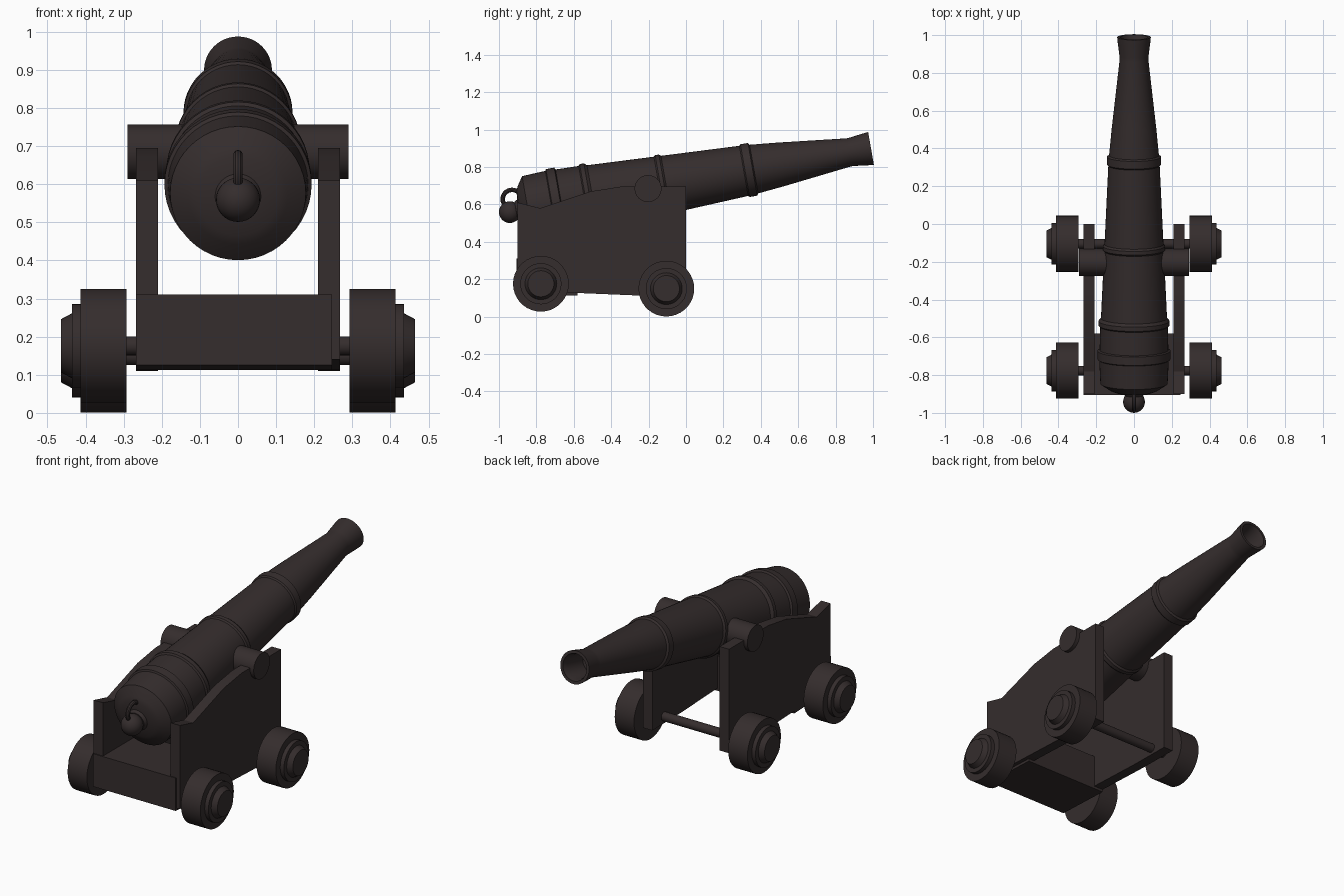
import bpy, bmesh, math
from mathutils import Matrix, Vector

if "Cube" in bpy.data.objects:
    bpy.data.objects.remove(bpy.data.objects["Cube"])

iron = bpy.data.materials.new("dark brown iron")
iron.diffuse_color = (0.035, 0.026, 0.026, 1)
iron.use_nodes = True
iron.node_tree.nodes["Principled BSDF"].inputs["Base Color"].default_value = iron.diffuse_color


def finish(name, bm, matrix=Matrix()):
    bmesh.ops.remove_doubles(bm, verts=bm.verts, dist=1e-5)
    bmesh.ops.recalc_face_normals(bm, faces=bm.faces)
    me = bpy.data.meshes.new(name)
    bm.to_mesh(me)
    bm.free()
    me.transform(matrix)
    me.materials.append(iron)
    ob = bpy.data.objects.new(name, me)
    bpy.context.collection.objects.link(ob)
    bpy.ops.object.select_all(action='DESELECT')
    ob.select_set(True)
    bpy.context.view_layer.objects.active = ob
    bpy.ops.object.shade_smooth_by_angle(angle=math.radians(28))
    return ob


def lathe(name, profile, matrix, steps=40):
    """Spin (radius, height) points around local z."""
    bm = bmesh.new()
    vs = [bm.verts.new((r, 0, h)) for r, h in profile]
    es = [bm.edges.new(p) for p in zip(vs, vs[1:])]
    bmesh.ops.spin(bm, geom=vs + es, cent=(0, 0, 0), axis=(0, 0, 1),
                   angle=math.tau, steps=steps, use_merge=True)
    return finish(name, bm, matrix)


def slab(name, outline, x0, x1):
    """Extrude a (y, z) outline from x0 to x1."""
    bm = bmesh.new()
    face = bm.faces.new([bm.verts.new((x0, y, z)) for y, z in outline])
    ext = bmesh.ops.extrude_face_region(bm, geom=[face])["geom"]
    bmesh.ops.translate(bm, vec=(x1 - x0, 0, 0),
                        verts=[v for v in ext if isinstance(v, bmesh.types.BMVert)])
    return finish(name, bm)


def along_x(x, y, z, side=1):
    return Matrix.Translation((x, y, z)) @ Matrix.Rotation(side * math.pi / 2, 4, 'Y')


# Barrel: tilted lathe with raised bands, hollow muzzle
tilt = math.radians(10)
origin = Vector((0, -0.942, 0.559))
axis = Matrix.Translation(origin) @ Matrix.Rotation(tilt - math.pi / 2, 4, 'X')
lathe("barrel", [
    (0, 0.03), (0.05, 0.035), (0.06, 0.05), (0.105, 0.055), (0.13, 0.066), (0.178, 0.098),
    (0.184, 0.225), (0.193, 0.23), (0.193, 0.275), (0.182, 0.28),
    (0.179, 0.405), (0.188, 0.412), (0.188, 0.435), (0.175, 0.45),
    (0.158, 0.81), (0.165, 0.818), (0.165, 0.838), (0.156, 0.848),
    (0.136, 1.27), (0.143, 1.277), (0.143, 1.318), (0.132, 1.325),
    (0.118, 1.47), (0.076, 1.84), (0.077, 1.86), (0.086, 1.93), (0.089, 1.961),
    (0.073, 1.961), (0.064, 1.93), (0.06, 1.80), (0, 1.80)], axis, 48)

# Trunnions on which the barrel pivots
lathe("trunnions", [(0, -0.29), (0.072, -0.29), (0.072, 0.29), (0, 0.29)],
      along_x(0, -0.203, 0.685))

# Rear knob and its lifting ring
bm = bmesh.new()
bmesh.ops.create_uvsphere(bm, u_segments=24, v_segments=16, radius=0.058)
finish("rear_knob", bm, Matrix.Translation(origin))
ring = [(0.05 + 0.012 * math.cos(a * math.tau / 10), 0.012 * math.sin(a * math.tau / 10))
        for a in range(11)]
lathe("rear_ring", ring, along_x(0, -0.93, 0.628), 28)

# Carriage side panels
cheek = [(-0.9, 0.61), (-0.78, 0.58), (-0.51, 0.67), (-0.35, 0.695), (0, 0.695),
         (0, 0.11), (-0.25, 0.113), (-0.9, 0.14)]
for side, label in ((1, "right"), (-1, "left")):
    slab(label + "_cheek", cheek, side * 0.21, side * 0.268)

# Rear cross block between the panels
slab("rear_block", [(-0.905, 0.31), (-0.58, 0.31), (-0.58, 0.112), (-0.905, 0.125)], -0.268, 0.246)

# Axles and stepped wheels
wheel = [(0, 0.293), (0.149, 0.293), (0.149, 0.413), (0.11, 0.413), (0.11, 0.436),
         (0.085, 0.436), (0.07, 0.464), (0, 0.464)]
for place, y, z in (("front", -0.105, 0.15), ("rear", -0.776, 0.176)):
    lathe(place + "_axle", [(0, -0.3), (0.025, -0.3), (0.025, 0.3), (0, 0.3)],
          along_x(0, y, z), 20)
    for side, label in ((1, "right"), (-1, "left")):
        lathe(f"{place}_{label}_wheel", wheel, along_x(0, y, z, side), 36)
